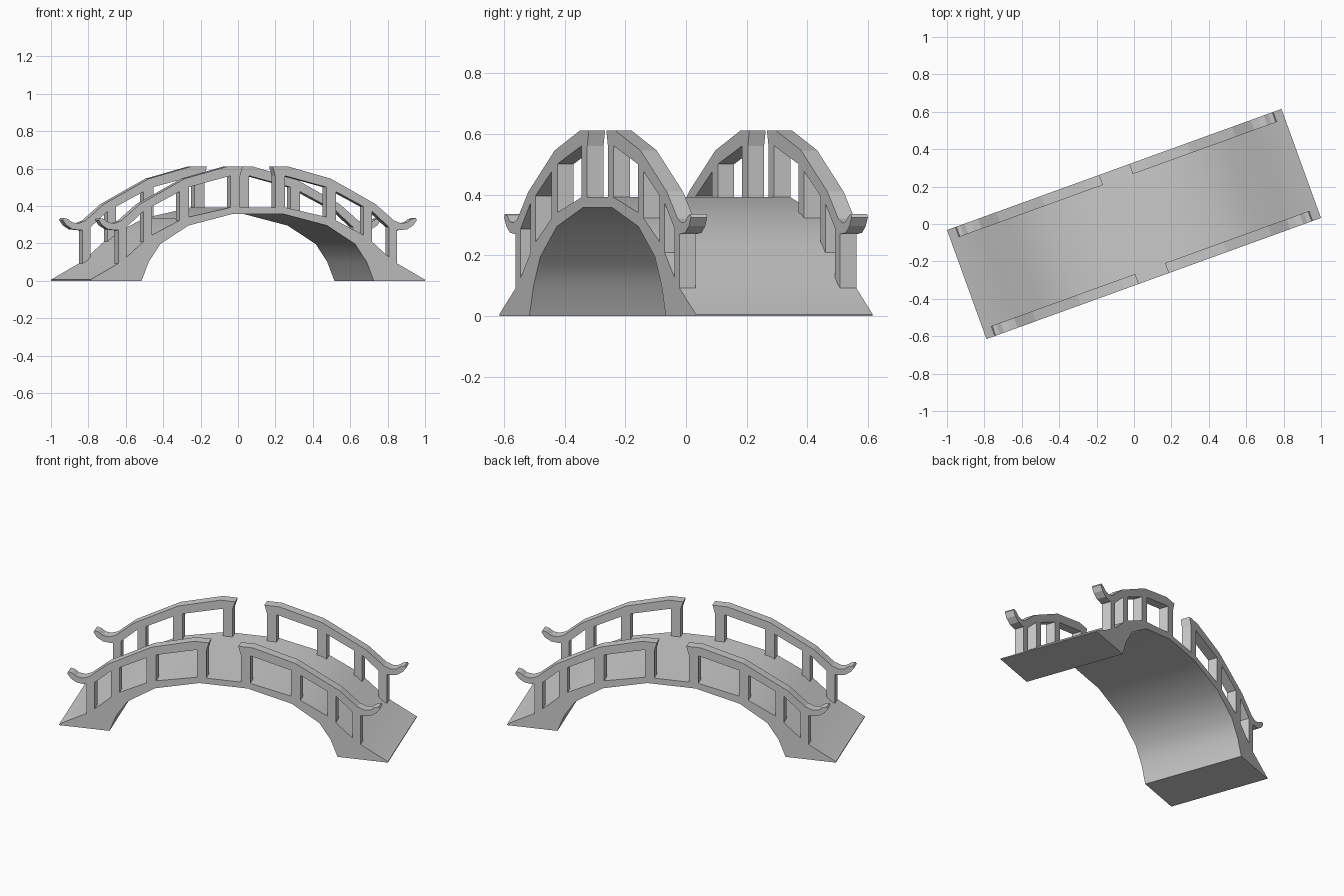
import bpy, bmesh
from math import radians

if "Cube" in bpy.data.objects:
    bpy.data.objects.remove(bpy.data.objects["Cube"])

YAW = radians(19.9)      # bridge lies diagonally across the grid
HALF_W = 0.31            # half width of the deck
RAIL_T = 0.057           # thickness of the railings

# Half profiles (distance along bridge, height), from the middle to the end
DECK_TOP = [(0.15, 0.393), (0.42, 0.335), (0.62, 0.235), (0.77, 0.105), (0.951, 0.006)]
ARCH = [(0.14, 0.358), (0.395, 0.295), (0.555, 0.195), (0.62, 0.1), (0.66, 0)]
RAIL_TOP = [(0.085, 0.612), (0.17, 0.612), (0.415, 0.546), (0.67, 0.41), (0.775, 0.322),
            (0.815, 0.307), (0.85, 0.312), (0.875, 0.33), (0.898, 0.336)]
RAIL_UNDER = [(0.10, 0.56), (0.16, 0.56), (0.405, 0.497), (0.65, 0.372), (0.745, 0.288),
              (0.80, 0.27), (0.85, 0.275), (0.885, 0.297), (0.905, 0.325)]
POSTS = [(0.10, 0.155), (0.39, 0.445), (0.602, 0.65), (0.746, 0.793)]


def height(profile, u):
    """Height of a half profile at distance u."""
    pts = [(0, profile[0][1])] + profile
    for (a, za), (b, zb) in zip(pts, pts[1:]):
        if a <= u <= b:
            return za + (zb - za) * (u - a) / (b - a)
    return pts[-1][1]


def prism(name, profile, v0, v1, smooth=False):
    """Extrude a closed side profile across the bridge from v0 to v1."""
    bm = bmesh.new()
    face = bm.faces.new([bm.verts.new((u, v0, z)) for u, z in profile])
    new = bmesh.ops.extrude_face_region(bm, geom=[face])["geom"]
    for g in new:
        if isinstance(g, bmesh.types.BMVert):
            g.co.y = v1
    bmesh.ops.recalc_face_normals(bm, faces=bm.faces)
    mesh = bpy.data.meshes.new(name)
    bm.to_mesh(mesh)
    bm.free()
    obj = bpy.data.objects.new(name, mesh)
    bpy.context.collection.objects.link(obj)
    obj.rotation_euler.z = YAW
    if smooth:
        bpy.ops.object.select_all(action='DESELECT')
        obj.select_set(True)
        bpy.context.view_layer.objects.active = obj
        bpy.ops.object.shade_smooth_by_angle(angle=radians(31))
    return obj


def flip(pts):
    return [(-u, z) for u, z in pts]


# Arched deck with its two feet
end = DECK_TOP[-1][0]
outline = (flip(DECK_TOP)[::-1] + DECK_TOP + [(end, 0)] + ARCH[::-1]
           + flip(ARCH) + [(-end, 0)])
prism("deck", outline, -HALF_W, HALF_W, smooth=True)

# Four railing quarters: curled handrail plus posts
for side, sv in (("front", -1), ("back", 1)):
    v0, v1 = sv * (HALF_W - RAIL_T), sv * HALF_W
    for end_name, su in (("left", -1), ("right", 1)):
        tag = f"{side}_{end_name}"
        rail = [(su * u, z) for u, z in RAIL_TOP + RAIL_UNDER[::-1]]
        prism(f"handrail_{tag}", rail, v0, v1)
        for i, (a, b) in enumerate(POSTS):
            # outline follows the deck below and the handrail above
            mids = [u for u, _ in DECK_TOP if a < u < b]
            tops = [u for u, _ in RAIL_UNDER if a < u < b]
            post = [(u, height(DECK_TOP, u)) for u in [a] + mids + [b]]
            post += [(u, height(RAIL_UNDER, u)) for u in [b] + tops[::-1] + [a]]
            prism(f"post_{tag}_{i + 1}", [(su * u, z) for u, z in post], v0, v1)
